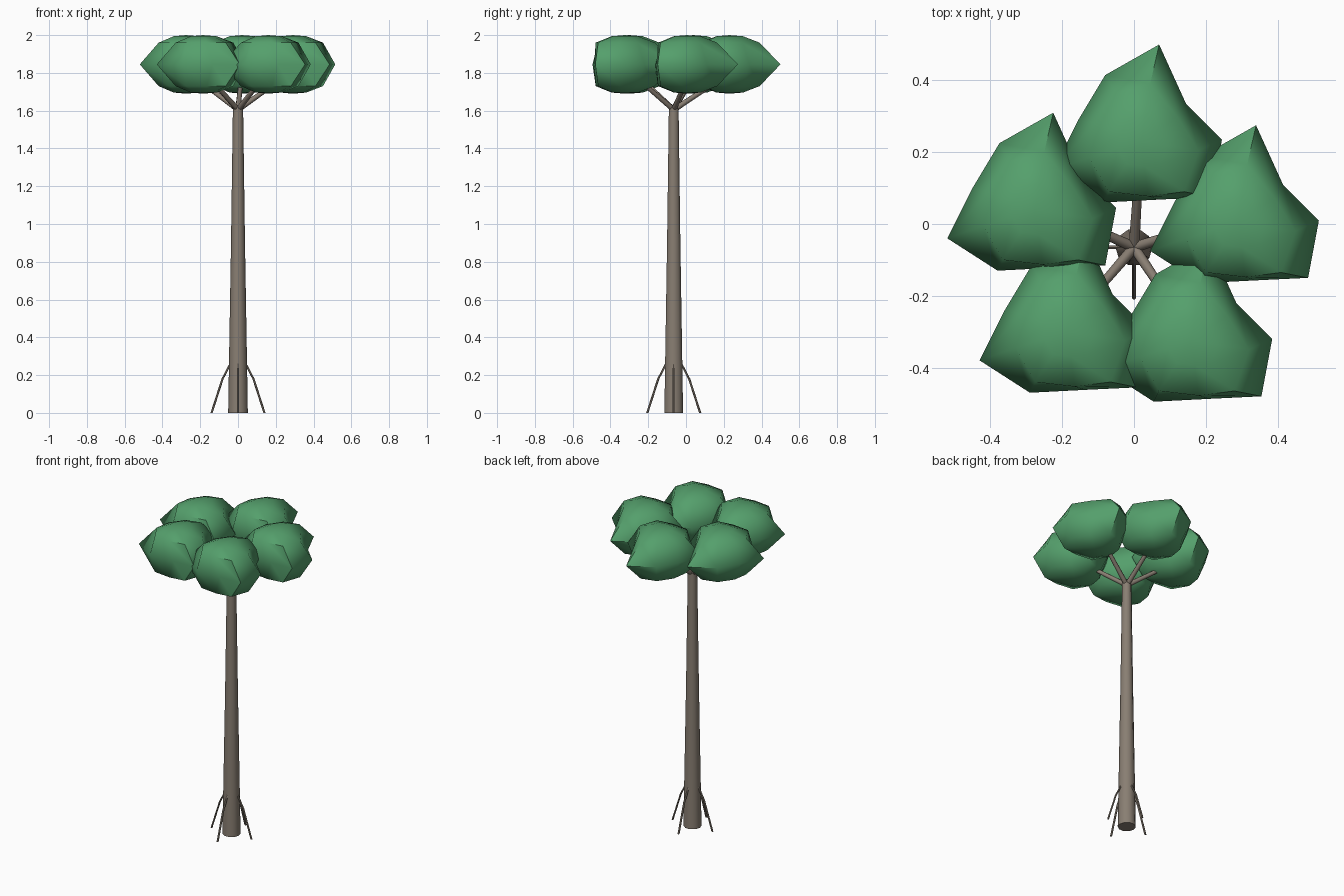
import bpy, bmesh, math
from mathutils import Vector

if "Cube" in bpy.data.objects:
    bpy.data.objects.remove(bpy.data.objects["Cube"])

TRUNK_Y = -0.065
CROWN_Z = 1.845


def material(name, rgb):
    m = bpy.data.materials.new(name)
    m.diffuse_color = (*rgb, 1)
    m.use_nodes = True
    m.node_tree.nodes["Principled BSDF"].inputs["Base Color"].default_value = m.diffuse_color
    return m


bark = material("bark", (0.25, 0.21, 0.17))
leaf = material("leaf", (0.09, 0.35, 0.15))


def loft(name, rings, mat, angle=45):
    """Skin a stack of equal-length rings; single-point ends become poles."""
    bm = bmesh.new()
    vs = [[bm.verts.new(p) for p in r] for r in rings]
    for a, b in zip(vs, vs[1:]):
        n = max(len(a), len(b))
        for i in range(n):
            j = (i + 1) % n
            if len(a) == 1:
                bm.faces.new((a[0], b[j], b[i]))
            elif len(b) == 1:
                bm.faces.new((a[i], a[j], b[0]))
            else:
                bm.faces.new((a[i], a[j], b[j], b[i]))
    for end in (vs[0], vs[-1]):
        if len(end) > 2:
            bm.faces.new(end)
    bmesh.ops.recalc_face_normals(bm, faces=bm.faces)
    me = bpy.data.meshes.new(name)
    bm.to_mesh(me)
    bm.free()
    me.materials.append(mat)
    ob = bpy.data.objects.new(name, me)
    bpy.context.collection.objects.link(ob)
    bpy.ops.object.select_all(action='DESELECT')
    ob.select_set(True)
    bpy.context.view_layer.objects.active = ob
    bpy.ops.object.shade_smooth_by_angle(angle=math.radians(angle))
    return ob


def circle(c, r, n, u=Vector((1, 0, 0)), v=Vector((0, 1, 0))):
    return [Vector(c) + r * (math.cos(t) * u + math.sin(t) * v)
            for t in (2 * math.pi * i / n for i in range(n))]


# Trunk
loft("trunk", [circle((0, TRUNK_Y, z), r, 10) for z, r in
               ((0, 0.052), (0.25, 0.048), (0.9, 0.037), (1.62, 0.027))], bark)

# Thin prop roots around the base
for k in range(4):
    a = k * math.pi / 2
    out = Vector((math.cos(a), math.sin(a), 0))
    side = Vector((-out.y, out.x, 0))
    base = Vector((0, TRUNK_Y, 0))
    loft(f"root_{k + 1}",
         [circle(base + out * r + Vector((0, 0, z)), 0.006, 6, out, side)
          for r, z in ((0.035, 0.27), (0.082, 0.18), (0.14, 0))], bark)

# Leaf clump: widest outline, and the smaller shoulder ring above and below it
WIDE = [(0.07, 0.50), (-0.08, 0.415), (-0.155, 0.29), (-0.225, 0.15),
        (-0.085, 0.06), (0.07, 0.068), (0.215, 0.075), (0.245, 0.235),
        (0.145, 0.335)]
SHOULDER = [(0.045, 0.39), (-0.05, 0.365), (-0.11, 0.28), (-0.125, 0.185),
            (-0.07, 0.09), (0.04, 0.077), (0.14, 0.09), (0.18, 0.205),
            (0.12, 0.30)]
POLE = Vector((0.02, 0.23))
INNER = [POLE.lerp(Vector(p), 0.45) for p in SHOULDER]
half = [([POLE], 0.155), (INNER, 0.149), (SHOULDER, 0.115), (WIDE, 0)]
levels = half + [(r, -z) for r, z in reversed(half[:-1])]

# Crown: five copies of the clump, each carried by a branch
offsets = [(0, 0), (-0.295, -0.19), (-0.205, -0.53), (0.14, -0.555), (0.27, -0.225)]
fork = Vector((0, TRUNK_Y, 1.605))
for k, (dx, dy) in enumerate(offsets, 1):
    loft(f"leaf_clump_{k}",
         [[(p[0] + dx, p[1] + dy, CROWN_Z + z) for p in r] for r, z in levels],
         leaf, 60)
    tip = Vector((0.02 + dx, 0.25 + dy, 1.81))
    axis = (tip - fork).normalized()
    u = axis.cross(Vector((0, 0, 1))).normalized()
    v = axis.cross(u)
    loft(f"branch_{k}", [circle(fork, 0.015, 8, u, v), circle(tip, 0.010, 8, u, v)], bark)
